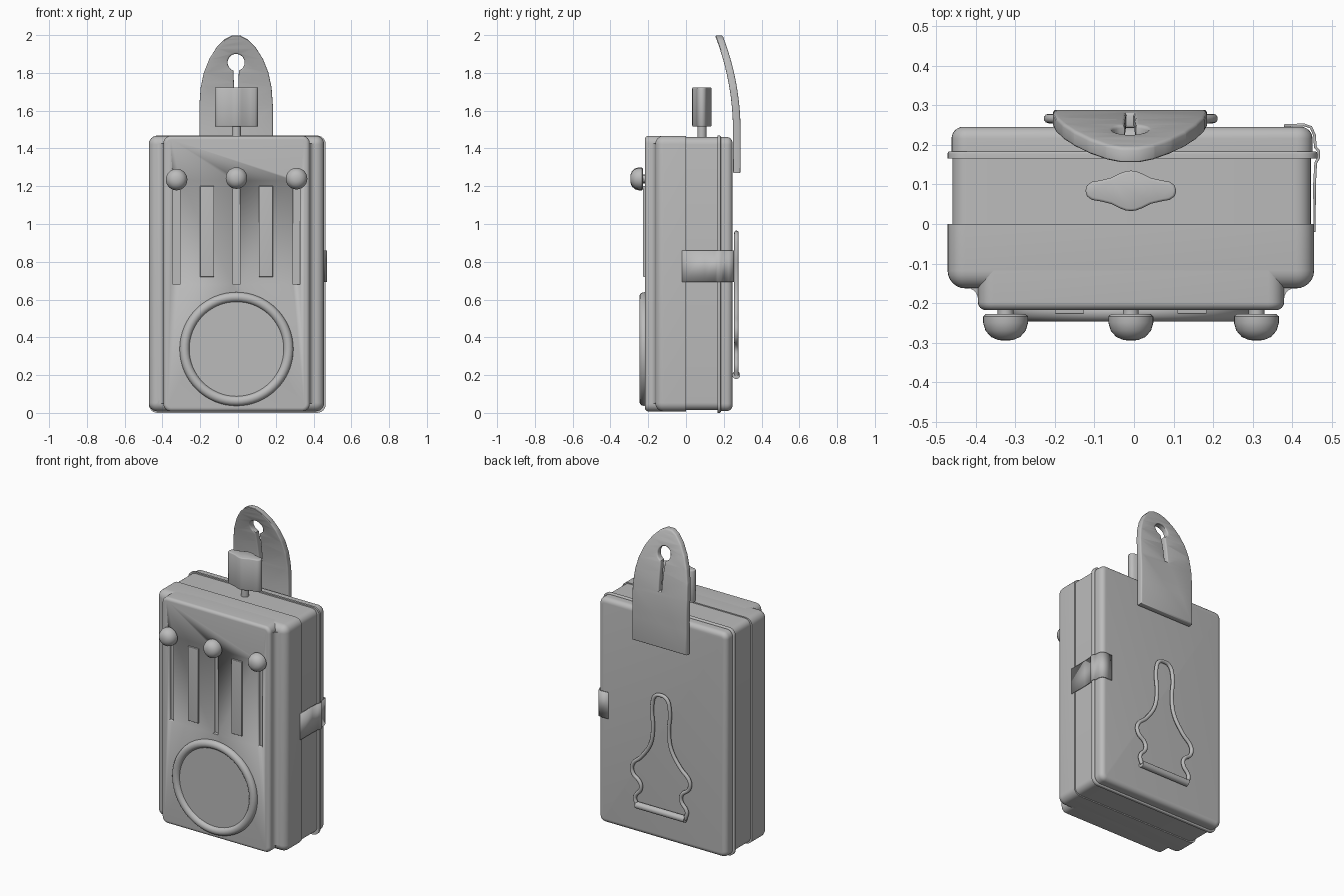
import bpy, bmesh, math
from mathutils import Vector, Matrix

if "Cube" in bpy.data.objects:
    bpy.data.objects.remove(bpy.data.objects["Cube"])

CX = -0.008  # centre line of the case
grey = bpy.data.materials.new("matte grey")
grey.diffuse_color = (0.5, 0.5, 0.5, 1)
grey.use_nodes = True
grey.node_tree.nodes["Principled BSDF"].inputs["Base Color"].default_value = grey.diffuse_color


def finish(name, bm, angle=35):
    """Turn a bmesh into a smooth-shaded object with sharp edges kept."""
    bmesh.ops.recalc_face_normals(bm, faces=bm.faces)
    me = bpy.data.meshes.new(name)
    bm.to_mesh(me)
    bm.free()
    me.materials.append(grey)
    ob = bpy.data.objects.new(name, me)
    bpy.context.collection.objects.link(ob)
    bpy.ops.object.select_all(action='DESELECT')
    bpy.context.view_layer.objects.active = ob
    ob.select_set(True)
    bpy.ops.object.shade_smooth_by_angle(angle=math.radians(angle))
    return ob


def shell(name, x, y, z, corner=0, rim=0, rim_side=0):
    """Box with rounded corners along y and a rounded edge on one y side."""
    bm = bmesh.new()
    bmesh.ops.create_cube(bm, size=1)
    for v in bm.verts:
        for i, (a, b) in enumerate((x, y, z)):
            v.co[i] = a if v.co[i] < 0 else b
    if corner:
        es = [e for e in bm.edges if abs(e.verts[0].co.y - e.verts[1].co.y) > 1e-4]
        bmesh.ops.bevel(bm, geom=es, offset=corner, segments=6, profile=0.5, affect='EDGES')
    if rim:
        yy = y[0] if rim_side < 0 else y[1]
        es = [e for e in bm.edges if all(abs(v.co.y - yy) < 1e-5 for v in e.verts)]
        bmesh.ops.bevel(bm, geom=es, offset=rim, segments=6, profile=0.5, affect='EDGES')
    return finish(name, bm)


def lathe(name, profile, x, z, steps=40):
    """Revolve (radius, y) points about an axis parallel to y."""
    bm = bmesh.new()
    vs = [bm.verts.new((r, y, 0)) for r, y in profile]
    es = [bm.edges.new(p) for p in zip(vs, vs[1:])]
    bmesh.ops.spin(bm, geom=vs + es, cent=(0, 0, 0), axis=(0, 1, 0),
                   angle=math.tau, steps=steps)
    bmesh.ops.remove_doubles(bm, verts=bm.verts, dist=1e-5)
    bmesh.ops.translate(bm, verts=bm.verts, vec=(x, 0, z))
    return finish(name, bm)


def curve_mesh(splines, closed, smooth=False, **settings):
    """Make a curve, convert it and return it as a bmesh."""
    cu = bpy.data.curves.new("path", 'CURVE')
    for key, val in settings.items():
        setattr(cu, key, val)
    for pts in splines:
        sp = cu.splines.new('BEZIER' if smooth else 'POLY')
        store = sp.bezier_points if smooth else sp.points
        store.add(len(pts) - 1)
        for p, co in zip(store, pts):
            if smooth:
                p.co = co
                p.handle_left_type = p.handle_right_type = 'AUTO'
            else:
                p.co = (*co, 1)
        sp.use_cyclic_u = closed
        sp.resolution_u = 5
    ob = bpy.data.objects.new("path", cu)
    bpy.context.collection.objects.link(ob)
    me = bpy.data.meshes.new_from_object(
        ob.evaluated_get(bpy.context.evaluated_depsgraph_get()))
    bpy.data.objects.remove(ob)
    bm = bmesh.new()
    bm.from_mesh(me)
    bpy.data.meshes.remove(me)
    bmesh.ops.remove_doubles(bm, verts=bm.verts, dist=1e-5)
    return bm


# Case: front shell, raised panel, middle, seam rim and back lid
shell("front_shell", (-0.472, 0.456), (-0.163, 0.0), (0.008, 1.467), 0.045, 0.045, -1)
panel = shell("front_panel", (-0.395, 0.38), (-0.218, -0.1), (0.008, 1.467), 0.04, 0.02, -1)
shell("middle_case", (-0.46, 0.448), (-0.02, 0.17), (0.015, 1.46), 0.04)
shell("seam_rim", (-0.472, 0.464), (0.166, 0.184), (0.0, 1.468), 0.045, 0.006, 1)
shell("back_lid", (-0.462, 0.452), (0.18, 0.246), (0.01, 1.46), 0.04, 0.03, 1)

# Flare where the panel meets the shell
for side, x in ((-1, -0.395), (1, 0.38)):
    bm = bmesh.new()
    arc = [(x + side * 0.028 * (1 - math.sin(a)), -0.162 - 0.028 * (1 - math.cos(a)))
           for a in [i * math.pi / 10 for i in range(6)]]
    pts = arc + [(x - side * 0.01, -0.19), (x - side * 0.01, -0.155), (x + side * 0.028, -0.155)]
    f = bm.faces.new([bm.verts.new((px, py, 0.05)) for px, py in pts])
    ext = bmesh.ops.extrude_face_region(bm, geom=[f])
    bmesh.ops.translate(bm, vec=(0, 0, 1.375),
                        verts=[v for v in ext["geom"] if isinstance(v, bmesh.types.BMVert)])
    finish("panel_fillet", bm)

# Sliders: a slot cut in the panel with a domed button at its top
knob = [(0, -0.18), (0.02, -0.18), (0.02, -0.228), (0.05, -0.228), (0.057, -0.234),
        (0.057, -0.25), (0.051, -0.27), (0.037, -0.286), (0.018, -0.294), (0, -0.295)]
for x, z in ((-0.325, 1.235), (CX, 1.243), (0.31, 1.24)):
    lathe("slider_button", knob, x, z, 28)
    cutter = shell("slot_cutter", (x - 0.018, x + 0.018), (-0.3, -0.195), (0.68, 1.23))
    cutter.hide_render = True
    cutter.hide_viewport = True
    mod = panel.modifiers.new("slot", 'BOOLEAN')
    mod.object, mod.operation, mod.solver = cutter, 'DIFFERENCE', 'EXACT'

# Raised bars between the sliders
for x in (CX - 0.155, CX + 0.155):
    shell("panel_bar", (x - 0.037, x + 0.037), (-0.228, -0.21), (0.72, 1.2), 0, 0.004, -1)

# Lamp: flat lens in a round ring
lathe("lens", [(0, -0.21), (0.27, -0.21), (0.27, -0.227), (0, -0.227)], CX, 0.338, 64)
ring = [(0.275 + 0.026 * math.cos(a), -0.222 + 0.026 * math.sin(a))
        for a in [i * math.tau / 14 for i in range(15)]]
lathe("lens_ring", ring, CX, 0.338, 64)

# Top knob with four lobes on a short stem
quarter = [(0.115, 0), (0.111, 0.014), (0.098, 0.023), (0.075, 0.027), (0.05, 0.033),
           (0.028, 0.044), (0.012, 0.05), (0, 0.051)]
half = quarter + [(-x, y) for x, y in quarter[-2::-1]]
outline = half + [(x, -y) for x, y in half[-2:0:-1]]
bm = bmesh.new()
face = bm.faces.new([bm.verts.new((CX + x, 0.084 + y, 1.515)) for x, y in outline])
ext = bmesh.ops.extrude_face_region(bm, geom=[face])
bmesh.ops.translate(bm, vec=(0, 0, 0.208),
                    verts=[v for v in ext["geom"] if isinstance(v, bmesh.types.BMVert)])
caps = [e for e in bm.edges if abs(e.verts[0].co.z - e.verts[1].co.z) < 1e-5]
bmesh.ops.bevel(bm, geom=caps, offset=0.006, segments=2, profile=0.5, affect='EDGES')
finish("top_knob", bm, 50)
bm = bmesh.new()
bmesh.ops.create_cone(bm, cap_ends=True, segments=24, radius1=0.024, radius2=0.024, depth=0.1,
                      matrix=Matrix.Translation((CX, 0.084, 1.48)))
finish("knob_stem", bm)

# Hanging tab: arched plate with a keyhole, leaning forward at the top
side = [(0.187, 1.278), (0.187, 1.62), (0.18, 1.72), (0.163, 1.8), (0.135, 1.87),
        (0.097, 1.93), (0.055, 1.972), (0.02, 1.99)]
arch = side + [(-x, z) for x, z in reversed(side)]
hole = [(0.053 * math.sin(a), 1.855 + 0.053 * math.cos(a))
        for a in [math.radians(d) for d in range(-155, 156, 10)]]
hole += [(0.02, 1.75), (0.017, 1.62), (-0.017, 1.62), (-0.02, 1.75)]
bm = curve_mesh([[(x - 0.01, z, 0) for x, z in pts] for pts in (arch, hole)], True,
                dimensions='2D', fill_mode='BOTH', extrude=0.012,
                bevel_depth=0.008, bevel_resolution=2)
for i in range(1, 24):
    bmesh.ops.bisect_plane(bm, geom=bm.verts[:] + bm.edges[:] + bm.faces[:],
                           plane_co=(0, 1.4 + i * 0.025, 0), plane_no=(0, 1, 0))
for v in bm.verts:
    t = max(0, (v.co.y - 1.48) / 0.52)
    v.co = Vector((v.co.x, 0.269 - 0.096 * t ** 2.1 + v.co.z, v.co.y))
finish("hanging_tab", bm)

# Side latch: bent strip hooked over the rim
path = [(0.44, -0.02), (0.457, -0.018), (0.457, 0.1), (0.46, 0.155), (0.468, 0.168),
        (0.468, 0.184), (0.459, 0.195), (0.457, 0.225), (0.448, 0.245), (0.43, 0.251),
        (0.38, 0.249)]
bm = bmesh.new()
rows = [[bm.verts.new((x, y, z)) for x, y in path] for z in (0.692, 0.86)]
for i in range(len(path) - 1):
    bm.faces.new((rows[0][i], rows[0][i + 1], rows[1][i + 1], rows[1][i]))
latch = finish("side_latch", bm, 50)
mod = latch.modifiers.new("thickness", 'SOLIDIFY')
mod.thickness, mod.offset = 0.007, 0

# Back hook: bent wire loop with a hinge rod
wire = [(0.172, 0.2), (0.185, 0.25), (0.145, 0.31), (0.148, 0.35), (0.2, 0.4), (0.205, 0.45),
        (0.14, 0.52), (0.075, 0.62), (0.057, 0.72), (0.062, 0.88), (0.04, 0.94)]
loop = wire + [(0, 0.953)] + [(-x, z) for x, z in reversed(wire)]
bm = curve_mesh([[(x + CX, 0.267, z) for x, z in loop]], False, smooth=True,
                dimensions='3D', bevel_depth=0.012, bevel_resolution=3, use_fill_caps=True)
finish("wire_hook", bm, 60)
bm = bmesh.new()
bmesh.ops.create_cone(bm, cap_ends=True, segments=20, radius1=0.021, radius2=0.021, depth=0.35,
                      matrix=Matrix.Translation((CX, 0.266, 0.2)) @ Matrix.Rotation(math.pi / 2, 4, 'Y'))
finish("hinge_rod", bm)
